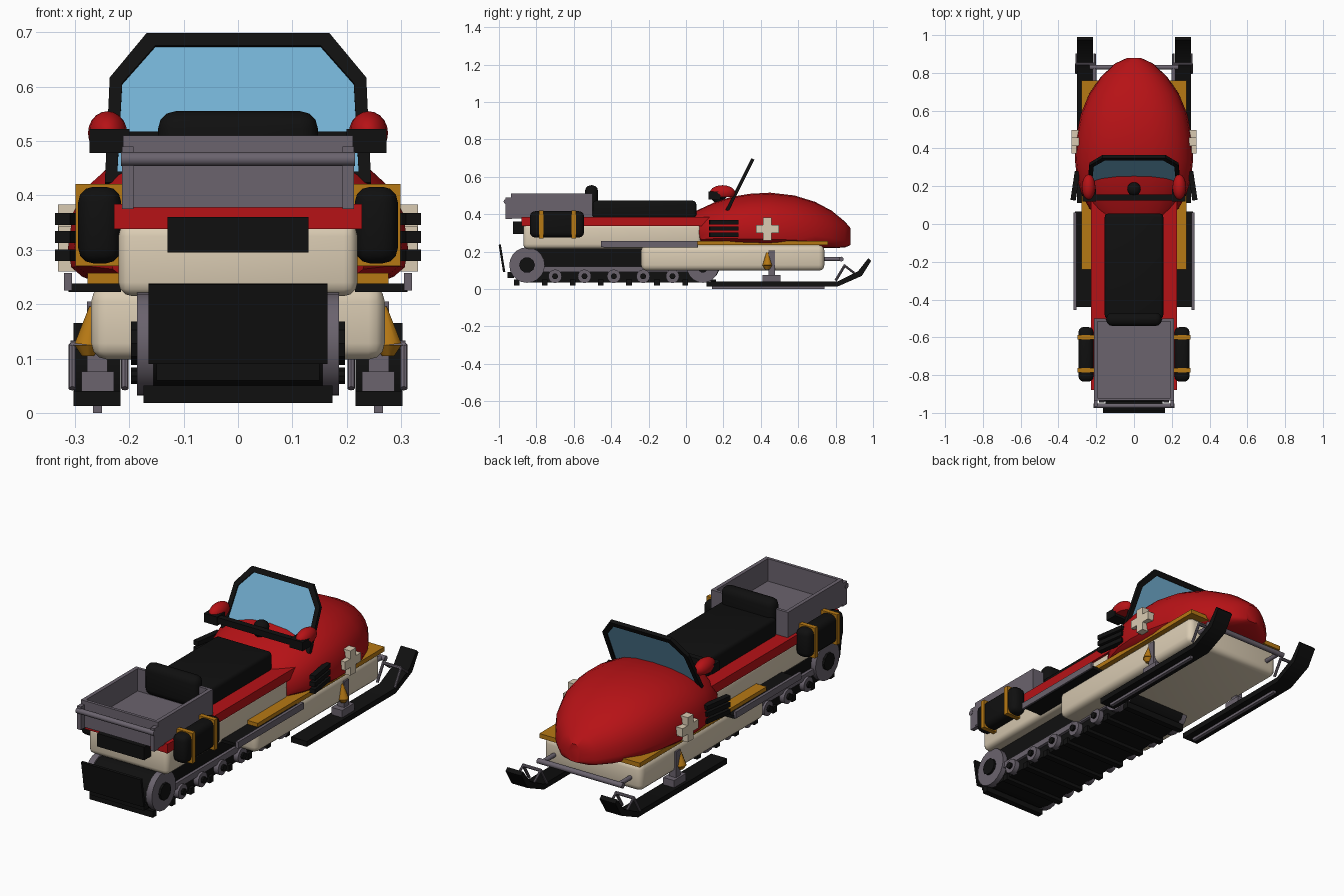
import bpy, bmesh, math
from mathutils import Vector, Matrix

if "Cube" in bpy.data.objects:
    bpy.data.objects.remove(bpy.data.objects["Cube"])


def mat(name, c):
    m = bpy.data.materials.new(name)
    m.diffuse_color = (*c, 1)
    m.use_nodes = True
    m.node_tree.nodes["Principled BSDF"].inputs["Base Color"].default_value = m.diffuse_color
    return m


RED = mat("red", (0.47, 0.006, 0.008))
CREAM = mat("cream", (0.70, 0.60, 0.45))
GREY = mat("grey", (0.145, 0.125, 0.155))
BLACK = mat("black", (0.005, 0.005, 0.005))
ORANGE = mat("orange", (0.47, 0.19, 0.007))
BLUE = mat("glass blue", (0.17, 0.43, 0.64))


def finish(name, bm, m, smooth=True):
    bmesh.ops.recalc_face_normals(bm, faces=bm.faces[:])
    me = bpy.data.meshes.new(name)
    bm.to_mesh(me)
    bm.free()
    me.materials.append(m)
    ob = bpy.data.objects.new(name, me)
    bpy.context.collection.objects.link(ob)
    if smooth:
        bpy.ops.object.select_all(action='DESELECT')
        ob.select_set(True)
        bpy.context.view_layer.objects.active = ob
        bpy.ops.object.shade_smooth_by_angle(angle=math.radians(35))
    return ob


def box(name, x, y, z, m, bevel=0, rot=None, seg=3):
    """Box from (min, max) ranges, optionally rounded and rotated about its centre."""
    bm = bmesh.new()
    bmesh.ops.create_cube(bm, size=1)
    for v in bm.verts:
        v.co = Vector((v.co.x * (x[1] - x[0]), v.co.y * (y[1] - y[0]), v.co.z * (z[1] - z[0])))
    if bevel:
        bmesh.ops.bevel(bm, geom=bm.edges[:], offset=bevel, segments=seg, profile=0.5, affect='EDGES')
    if rot:
        bmesh.ops.rotate(bm, verts=bm.verts, matrix=Matrix.Rotation(rot[1], 3, rot[0]))
    bmesh.ops.translate(bm, verts=bm.verts, vec=(sum(x) / 2, sum(y) / 2, sum(z) / 2))
    return finish(name, bm, m, bevel > 0)


def rod(name, a, b, r, m, seg=12, r2=None):
    a, b = Vector(a), Vector(b)
    bm = bmesh.new()
    bmesh.ops.create_cone(bm, cap_ends=True, segments=seg, radius1=r,
                          radius2=r if r2 is None else r2, depth=(b - a).length)
    q = Vector((0, 0, 1)).rotation_difference(b - a).to_matrix().to_4x4()
    bmesh.ops.transform(bm, verts=bm.verts, matrix=Matrix.Translation((a + b) / 2) @ q)
    return finish(name, bm, m)


def extrude_yz(name, pts, x0, x1, m):
    bm = bmesh.new()
    f = bm.faces.new([bm.verts.new((x0, y, z)) for y, z in pts])
    r = bmesh.ops.extrude_face_region(bm, geom=[f])
    bmesh.ops.translate(bm, vec=(x1 - x0, 0, 0),
                        verts=[v for v in r['geom'] if isinstance(v, bmesh.types.BMVert)])
    return finish(name, bm, m)


def ball(name, c, s, m, cut=None):
    bm = bmesh.new()
    bmesh.ops.create_uvsphere(bm, u_segments=16, v_segments=10, radius=1)
    for v in bm.verts:
        if cut is not None:
            v.co.z = max(v.co.z, cut)
        v.co = Vector((c[i] + v.co[i] * s[i] for i in range(3)))
    return finish(name, bm, m)


def rng(s, a, b):
    return (a, b) if s > 0 else (-b, -a)


# Body shells
box("rear_body", (-.22, .22), (-.87, .085), (.215, .35), CREAM, .025)
box("lower_body", (-.27, .27), (-.24, .74), (.098, .235), CREAM, .03)
box("body_band", (-.228, .228), (-.88, .13), (.338, .384), RED)
box("wing_boards", (-.277, .277), (-.24, .76), (.235, .257), ORANGE)
box("rear_panel", (-.13, .13), (-.925, -.865), (.295, .36), BLACK)

# Cowl lofted through cross-sections: y, half width, bottom, top
rings = [(.03, .15, .34, .405), (.08, .235, .235, .43), (.15, .275, .235, .462), (.24, .302, .23, .492),
         (.34, .313, .225, .509), (.45, .308, .222, .515), (.58, .283, .22, .5), (.69, .237, .218, .466),
         (.78, .175, .218, .418), (.85, .1, .222, .36), (.88, .035, .235, .325)]
bm = bmesh.new()
N, loops = 24, []
for y, w, z0, z1 in rings:
    zm, loop = z0 + .27 * (z1 - z0), []
    for i in range(N):
        c, s = math.cos(2 * math.pi * i / N), math.sin(2 * math.pi * i / N)
        p = .85 if s > 0 else .6
        loop.append(bm.verts.new((math.copysign(abs(c) ** p, c) * w, y,
                                  zm + math.copysign(abs(s) ** p, s) * ((z1 - zm) if s > 0 else (zm - z0)))))
    loops.append(loop)
for a, b in zip(loops, loops[1:]):
    for i in range(N):
        bm.faces.new((a[i], a[(i + 1) % N], b[(i + 1) % N], b[i]))
bm.faces.new(loops[0])
bm.faces.new(loops[-1])
finish("cowl", bm, RED)

# Seat and back rest
box("seat", (-.155, .155), (-.50, .055), (.375, .472), BLACK, .018)
box("back_rest", (-.147, .147), (-.54, -.47), (.40, .555), BLACK, .032)

# Cargo tray with rear rail
box("tray_floor", (-.21, .21), (-.935, -.50), (.378, .398), GREY)
for s in (1, -1):
    box("tray_side", rng(s, .193, .212), (-.935, -.50), (.385, .51), GREY)
    box("tray_post", rng(s, .192, .213), (-.965, -.93), (.375, .49), GREY)
for y in (-.935, -.515):
    box("tray_end", (-.21, .21), (y, y + .015), (.385, .51), GREY)
rod("tray_rail", (-.215, -.962, .467), (.215, -.962, .467), .013, GREY)

# Windshield: tilted frame ring and glass pane
outer = [(-.245, .42), (-.236, .613), (-.168, .695), (.168, .695), (.236, .613), (.245, .42)]
inner = [(-.222, .44), (-.213, .603), (-.152, .672), (.152, .672), (.213, .603), (.222, .44)]


def shield(x, z, d):
    return (x, .222 + (z - .425) * .5 + d * .9, z - d * .45)


bm = bmesh.new()
rows = [[bm.verts.new(shield(x, z, d)) for x, z in pl]
        for pl, d in ((outer, -.009), (outer, .009), (inner, .009), (inner, -.009))]
for k in range(4):
    a, b = rows[k], rows[(k + 1) % 4]
    for i in range(6):
        j = (i + 1) % 6
        bm.faces.new((a[i], a[j], b[j], b[i]))
finish("windshield_frame", bm, BLACK, False)
bm = bmesh.new()
back, front = [[bm.verts.new(shield(x, z, d)) for x, z in inner] for d in (-.003, .003)]
bm.faces.new(back)
bm.faces.new(front)
finish("windshield_glass", bm, BLUE, False)

# Steering
box("handlebar", (-.265, .265), (.125, .155), (.488, .518), BLACK)
rod("steering_stem", (0, .23, .43), (0, .15, .50), .025, BLACK)
ball("steering_hub", (0, .185, .505), (.036, .036, .03), BLACK)

# Track with lugs
arc = lambda cy, a0: [(cy + .09 * math.cos(math.radians(a0 + t)), .125 + .09 * math.sin(math.radians(a0 + t)))
                      for t in range(0, 181, 18)]
extrude_yz("track", arc(-.85, 90) + arc(.09, -90), -.16, .16, BLACK)
for i in range(8):
    y = -.905 + .15 * i
    box("track_lug", (-.174, .174), (y - .015, y + .015), (.018, .05), BLACK)
box("rear_lug", (-.15, .15), (-.955, -.92), (.06, .09), BLACK)
box("snow_flap", (-.165, .165), (-.99, -.978), (.09, .238), BLACK, rot=('X', .16))

# Bumper bar
rod("bumper_bar", (-.235, .83, .16), (.235, .83, .16), .013, GREY)

for s in (1, -1):
    X = lambda x: s * x
    # Wheels and slide rail
    for y, z, r, h in [(-.85, .128, .095, .042), (.09, .118, .085, .03)] + \
                      [(-.70 + .157 * i, .068, .036, .016) for i in range(5)]:
        rod("wheel", (X(.155), y, z), (X(.186), y, z), r, GREY, 20)
        rod("wheel_hub", (X(.18), y, z), (X(.197), y, z), h, BLACK, 10)
    box("slide_rail", rng(s, .155, .175), (-.80, .09), (.09, .12), GREY)

    # Saddle bag with straps
    box("saddle_bag", rng(s, .215, .294), (-.835, -.545), (.275, .416), BLACK, .028)
    for y in (-.775, -.60):
        box("bag_strap", rng(s, .212, .299), (y - .012, y + .012), (.27, .421), ORANGE)

    # Running board
    box("running_board", rng(s, .215, .312), (-.44, .065), (.222, .238), BLACK)
    box("board_rail", rng(s, .305, .32), (-.455, .062), (.225, .257), GREY)

    # Side vents and cross plates
    for z in (.29, .324, .357):
        box("side_vent", rng(s, .297, .325), (.125, .28), (z - .011, z + .011), BLACK, rot=('Z', s * .15))
    box("cross_upright", rng(s, .29, .331), (.413, .458), (.26, .383), CREAM)
    box("cross_arm", rng(s, .29, .3305), (.373, .498), (.30, .343), CREAM)

    # Hand grip and guard
    box("hand_grip", rng(s, .20, .273), (.12, .185), (.478, .522), BLACK)
    ball("hand_guard", (X(.24), .195, .515), (.036, .068, .04), RED, -.6)

    # Ski with upturned tip, keel and tip loop
    extrude_yz("ski", [(.11, .013), (.81, .013), (.94, .07), (.99, .15), (.975, .165), (.92, .095),
                       (.81, .04), (.11, .04)], X(.216), X(.303), BLACK)
    box("ski_keel", rng(s, .25, .267), (.14, .74), (0, .015), GREY)
    for x in (.208, .305):
        rod("loop_side", (X(x), .80, .045), (X(x), .848, .125), .007, GREY, 8)
        rod("loop_brace", (X(x), .848, .125), (X(x), .90, .085), .006, GREY, 8)
    rod("loop_bar", (X(.205), .848, .125), (X(.308), .848, .125), .008, GREY, 8)

    # Ski mount, spindle and orange marker cone
    box("ski_mount", rng(s, .228, .288), (.41, .505), (.038, .076), GREY)
    box("spindle", rng(s, .24, .278), (.44, .476), (.07, .205), GREY)
    rod("marker_cone", (X(.276), .435, .125), (X(.268), .435, .195), .026, ORANGE, 10, .006)
    rod("marker_tip", (X(.276), .435, .105), (X(.276), .435, .125), .012, ORANGE, 10, .026)
    rod("bumper_arm", (X(.21), .70, .16), (X(.21), .83, .16), .011, GREY)
